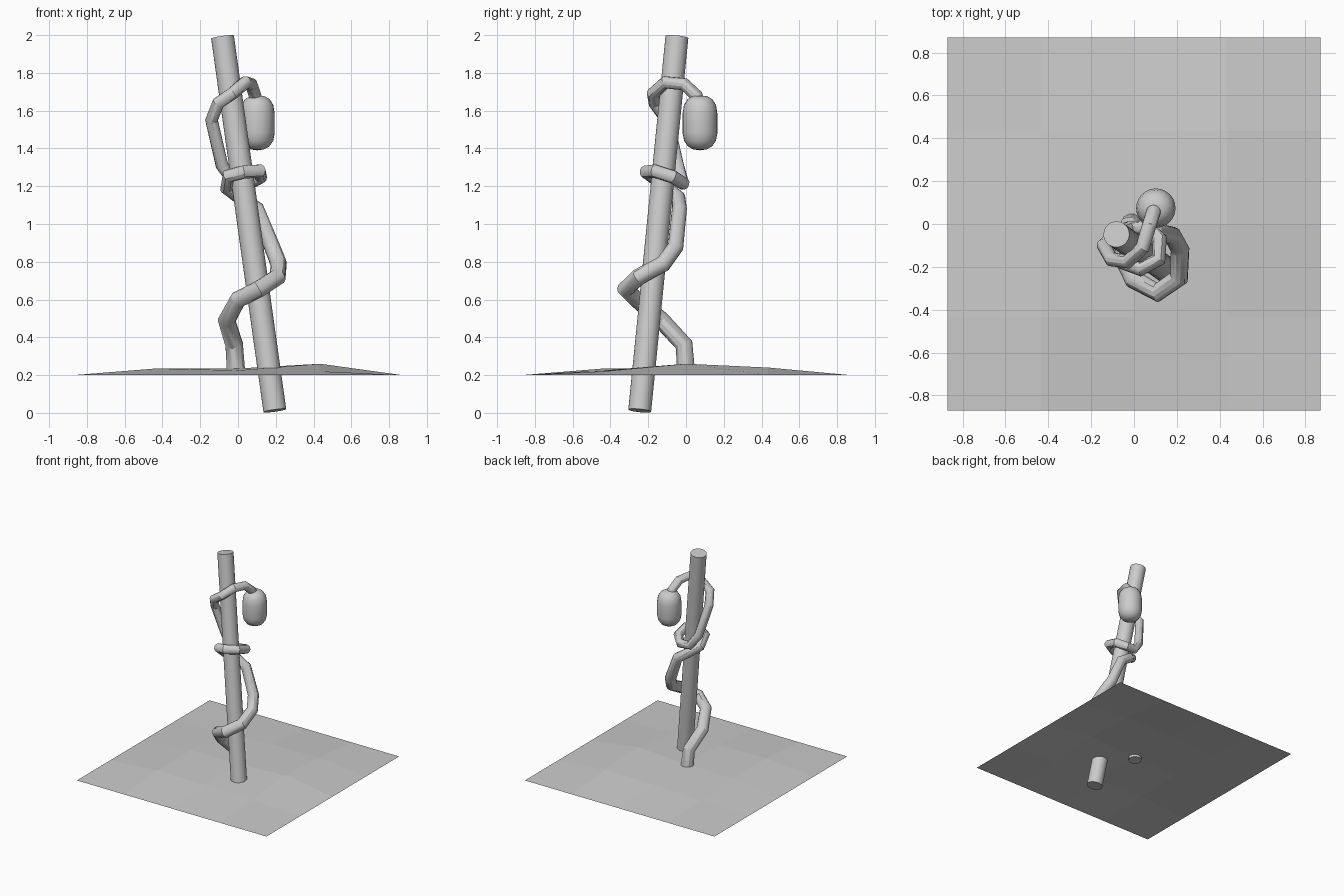
import bpy, math
from mathutils import Vector

if "Cube" in bpy.data.objects:
    bpy.data.objects.remove(bpy.data.objects["Cube"])


def mesh_object(name, verts, faces, smooth=False):
    me = bpy.data.meshes.new(name)
    me.from_pydata(verts, [], faces)
    me.update()
    ob = bpy.data.objects.new(name, me)
    bpy.context.collection.objects.link(ob)
    if smooth:
        smooth_by_angle(ob, 40)
    return ob


def smooth_by_angle(ob, degrees):
    bpy.ops.object.select_all(action='DESELECT')
    ob.select_set(True)
    bpy.context.view_layer.objects.active = ob
    bpy.ops.object.shade_smooth_by_angle(angle=math.radians(degrees))


# Ground patch: 4 x 4 grid with a few raised vertices
bumps = {(1, 1): 0.235, (2, 1): 0.225, (1, 2): 0.235, (2, 2): 0.235,
         (3, 2): 0.26, (2, 3): 0.235, (3, 3): 0.24, (1, 3): 0.215, (3, 1): 0.22}
half, n = 0.87, 4
verts = [(-half + 2 * half * i / n, -half + 2 * half * j / n, bumps.get((i, j), 0.2))
         for j in range(n + 1) for i in range(n + 1)]
faces = [(a, a + 1, a + n + 2, a + n + 1)
         for j in range(n) for i in range(n) for a in [j * (n + 1) + i]]
mesh_object("ground_patch", verts, faces)

# Leaning pole
bottom, top = Vector((0.195, -0.245, 0.012)), Vector((-0.082, -0.048, 1.99))
axis = top - bottom
bpy.ops.mesh.primitive_cylinder_add(vertices=24, radius=0.061, depth=axis.length,
                                    location=(top + bottom) / 2)
pole = bpy.context.object
pole.name = "pole"
pole.rotation_mode = 'QUATERNION'
pole.rotation_quaternion = axis.to_track_quat('Z', 'Y')
smooth_by_angle(pole, 40)

# Vine winding up the pole: x, y, z, radius
path = [
    (-0.01, 0.0, 0.21, .05), (-0.02, -0.01, 0.36, .048), (-0.06, -0.13, 0.49, .047),
    (0.0, -0.26, 0.60, .045), (0.11, -0.32, 0.655, .045), (0.21, -0.25, 0.72, .045),
    (0.215, -0.12, 0.79, .044), (0.18, -0.055, 0.88, .043), (0.10, -0.035, 1.08, .04),
    (0.01, -0.04, 1.14, .037), (-0.06, -0.10, 1.19, .036), (-0.05, -0.18, 1.255, .036),
    (0.03, -0.21, 1.275, .036), (0.115, -0.165, 1.28, .036), (0.12, -0.07, 1.25, .036),
    (0.06, -0.015, 1.215, .035), (-0.02, -0.02, 1.22, .034), (-0.085, -0.045, 1.31, .034),
    (-0.14, -0.10, 1.55, .034), (-0.105, -0.165, 1.64, .034), (-0.03, -0.175, 1.69, .034),
    (0.04, -0.11, 1.75, .034), (0.07, -0.01, 1.74, .034), (0.09, 0.055, 1.68, .034),
    (0.10, 0.075, 1.60, .034)]
cu = bpy.data.curves.new("vine", 'CURVE')
cu.dimensions = '3D'
cu.bevel_depth = 1.0
cu.bevel_resolution = 4
cu.use_fill_caps = True
sp = cu.splines.new('POLY')
sp.points.add(len(path) - 1)
for p, (x, y, z, r) in zip(sp.points, path):
    p.co, p.radius = (x, y, z, 1), r
vine = bpy.data.objects.new("vine", cu)
bpy.context.collection.objects.link(vine)
bpy.ops.object.select_all(action='DESELECT')
vine.select_set(True)
bpy.context.view_layer.objects.active = vine
bpy.ops.object.convert(target='MESH')
smooth_by_angle(bpy.context.object, 30)

# Hanging fruit: lathed rounded capsule
profile = [(0.0, 1.39), (0.035, 1.395), (0.063, 1.41), (0.084, 1.44), (0.092, 1.48),
           (0.092, 1.585), (0.085, 1.63), (0.066, 1.66), (0.038, 1.677), (0.0, 1.68)]
cx, cy, seg = 0.102, 0.074, 24
rings = profile[1:-1]
verts = [(cx + r * math.cos(2 * math.pi * k / seg), cy + r * math.sin(2 * math.pi * k / seg), z)
         for r, z in rings for k in range(seg)]
faces = [(i * seg + k, i * seg + (k + 1) % seg, (i + 1) * seg + (k + 1) % seg, (i + 1) * seg + k)
         for i in range(len(rings) - 1) for k in range(seg)]
low = len(verts)
verts += [(cx, cy, profile[0][1]), (cx, cy, profile[-1][1])]
last = (len(rings) - 1) * seg
for k in range(seg):
    k2 = (k + 1) % seg
    faces += [(low, k2, k), (low + 1, last + k, last + k2)]
mesh_object("fruit", verts, faces, smooth=True)
